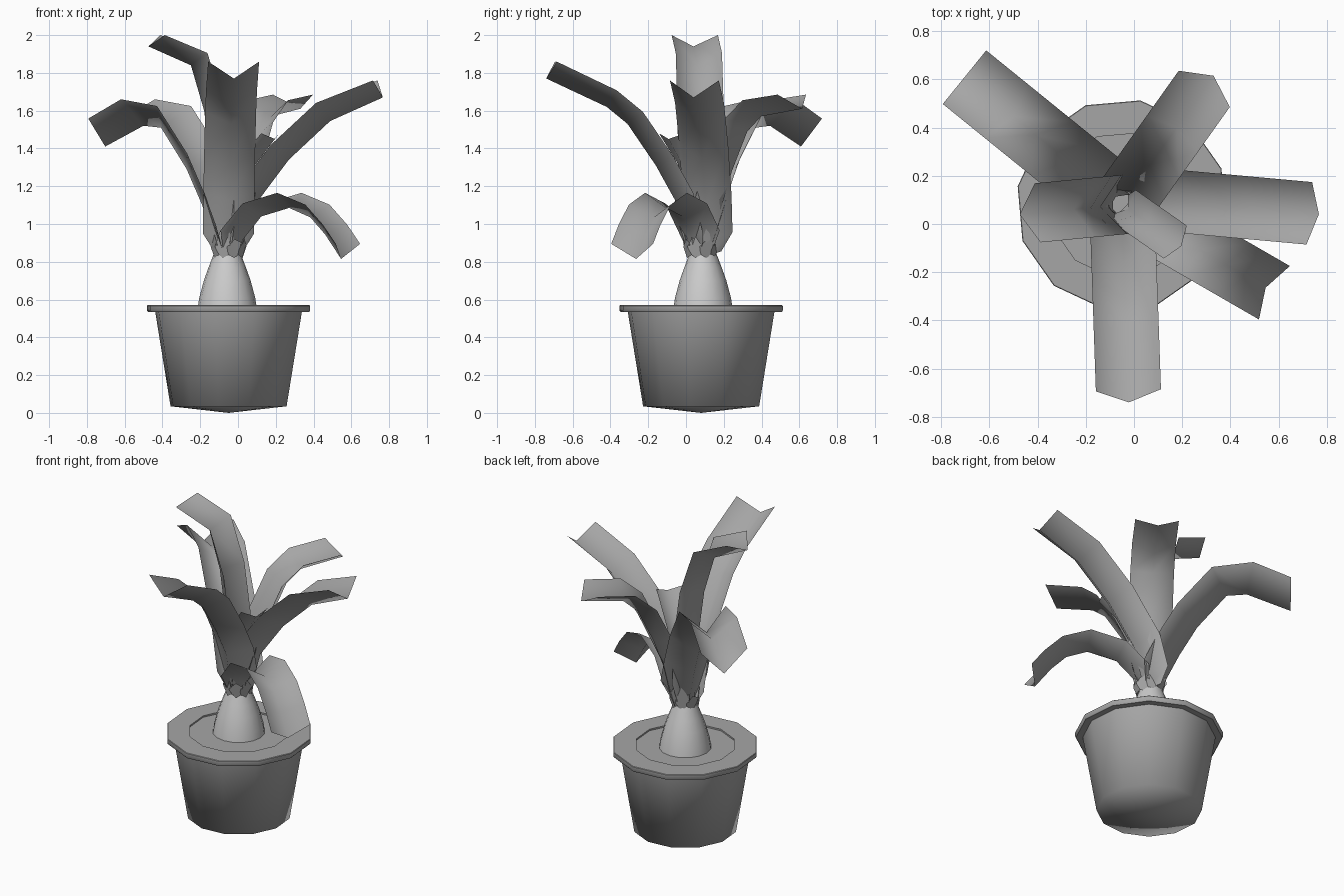
import bpy, bmesh, math
from mathutils import Vector

if "Cube" in bpy.data.objects:
    bpy.data.objects.remove(bpy.data.objects["Cube"])

CENTER = Vector((-0.05, 0.08, 0))

# Dark grey for pot, soil and foliage; the trunk stays plain
DARK = bpy.data.materials.new("dark_grey")
DARK.diffuse_color = (0.38, 0.38, 0.38, 1)
DARK.use_nodes = True
DARK.node_tree.nodes["Principled BSDF"].inputs["Base Color"].default_value = DARK.diffuse_color


def finish(name, bm, angle, mat=DARK):
    bmesh.ops.recalc_face_normals(bm, faces=bm.faces)
    me = bpy.data.meshes.new(name)
    bm.to_mesh(me)
    bm.free()
    if mat:
        me.materials.append(mat)
    ob = bpy.data.objects.new(name, me)
    bpy.context.collection.objects.link(ob)
    bpy.ops.object.select_all(action='DESELECT')
    ob.select_set(True)
    bpy.context.view_layer.objects.active = ob
    bpy.ops.object.shade_smooth_by_angle(angle=math.radians(angle))
    return ob


def lathe(name, profile, sides, turn=0.0, center=CENTER, angle=40, mat=DARK):
    """Revolve an (r, z) profile; r = 0 makes a pole."""
    bm = bmesh.new()
    rings = []
    for r, z in profile:
        n = 1 if r == 0 else sides
        rings.append([bm.verts.new(center + Vector((
            r * math.cos(turn + math.tau * k / sides),
            r * math.sin(turn + math.tau * k / sides), z))) for k in range(n)])
    for a, b in zip(rings, rings[1:]):
        for k in range(sides):
            j = (k + 1) % sides
            quad = [a[k % len(a)], a[j % len(a)], b[j % len(b)], b[k % len(b)]]
            bm.faces.new(list(dict.fromkeys(quad)))
    return finish(name, bm, angle, mat)


def leaf(name, azimuth, keel, half_width=0.135, depth=0.1, tip=None, shift=(0, 0)):
    """V-folded strip along an (r, z) keel path; tip = (r, z) lift of the end corners."""
    a = math.radians(azimuth)
    out = Vector((math.cos(a), math.sin(a), 0))
    side = Vector((-out.y, out.x, 0))
    origin = CENTER + Vector((*shift, 0))
    pts = [origin + out * r + Vector((0, 0, z)) for r, z in keel]
    bm = bmesh.new()
    rows = []
    last = len(pts) - 1
    for i, p in enumerate(pts):
        t = (pts[min(i + 1, last)] - pts[max(i - 1, 0)]).normalized()
        f = 0.55 if i == 0 else 1.0          # narrower at the stem
        lift = t.cross(side) * depth * f
        if i == last and tip:
            lift = out * tip[0] + Vector((0, 0, tip[1]))
        rows.append([bm.verts.new(p + lift - side * half_width * f),
                     bm.verts.new(p),
                     bm.verts.new(p + lift + side * half_width * f)])
    for p, q in zip(rows, rows[1:]):
        for k in range(2):
            bm.faces.new((p[k], p[k + 1], q[k + 1], q[k]))
    return finish(name, bm, 100)


# Twelve-sided pot, overhanging rim and soil
TURN = math.radians(20)
lathe("pot_body", [(0, 0.0), (0.312, 0.035), (0.395, 0.54)], 12, TURN, angle=85)
lathe("pot_rim", [(0.39, 0.535), (0.434, 0.535), (0.439, 0.542), (0.439, 0.567),
                  (0.436, 0.57), (0.30, 0.57), (0.30, 0.55)], 12, TURN)
lathe("soil", [(0.30, 0.56), (0, 0.56)], 12, TURN)

# Swollen trunk, open at the top
lathe("trunk", [(0.157, 0.55), (0.148, 0.61), (0.124, 0.70), (0.099, 0.77),
                (0.076, 0.83), (0.05, 0.90)], 16,
      center=Vector((-0.057, 0.09, 0)), angle=50, mat=None)

# Ragged collar of dry scales where the leaves sprout
bm = bmesh.new()
N = 8
for k in range(N):
    a0, a1 = math.tau * (k - 0.1) / N, math.tau * (k + 1.1) / N
    am = (a0 + a1) / 2
    top = 0.92 + 0.04 * (k % 3)
    bm.faces.new([bm.verts.new(CENTER + Vector((r * math.cos(t), r * math.sin(t), z)))
                  for r, t, z in ((0.07, a0, 0.84), (0.08, am, 0.82), (0.07, a1, 0.84),
                                  (0.095, a1, 0.90), (0.085, am, top), (0.095, a0, 0.88))])
finish("stem_scales", bm, 40)

# Leaves: azimuth in degrees and keel path
leaf("front_leaf", -88, [(.05, .83), (.09, .92), (.14, 1.13), (.24, 1.31),
                         (.39, 1.53), (.50, 1.62), (.82, 1.77)], tip=(-.05, .09))
leaf("right_leaf", -5.2, [(.05, .83), (.09, .92), (.14, 1.10), (.32, 1.34),
                          (.54, 1.545), (.82, 1.67)], 0.13, 0.115, (-.04, .09), (0, .035))
leaf("back_left_leaf", 141, [(.05, .83), (.10, .93), (.18, 1.10), (.285, 1.29),
                             (.46, 1.51), (.58, 1.52), (.84, 1.41)],
     0.143, 0.145, (0, .148))
leaf("left_leaf", 185.5, [(.05, .83), (.08, 1.0), (.09, 1.3), (.13, 1.6),
                          (.20, 1.84), (.426, 1.94)], 0.123, 0.1, (-.075, .06))
leaf("back_right_leaf", 54.6, [(.05, .83), (.10, 1.0), (.20, 1.28), (.30, 1.49),
                               (.39, 1.57), (.656, 1.61)], 0.13, 0.09, (-.067, .075))
leaf("drooping_leaf", -30, [(.05, .83), (.09, .92), (.20, 1.04), (.37, 1.085),
                            (.50, 1.035), (.59, .945), (.688, .815)],
     0.128, 0.08, (.042, .08))
leaf("young_leaf", -35, [(.03, .88), (.07, 1.1), (.14, 1.28), (.30, 1.45)],
     0.083, 0.06, (-.03, .03))
